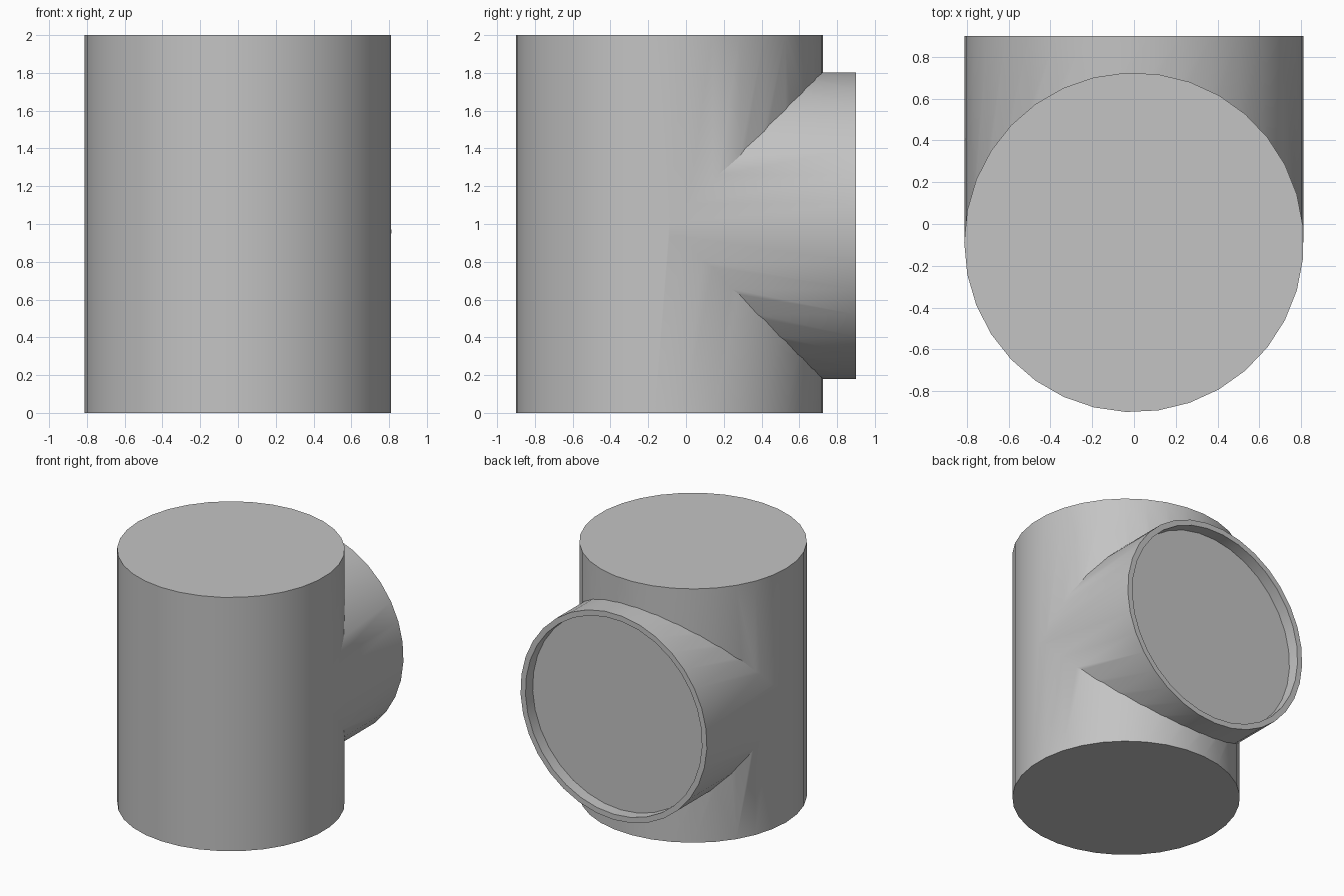
import bpy
import bmesh
from math import cos, sin, pi, radians
from mathutils import Matrix

default = bpy.data.objects.get("Cube")
if default:
    bpy.data.objects.remove(default, do_unlink=True)

SIDES = 33
RADIUS = 0.813

grey = bpy.data.materials.new("plain_grey")
grey.use_nodes = True
colour = (0.55, 0.55, 0.55, 1)
grey.diffuse_color = colour
grey.node_tree.nodes["Principled BSDF"].inputs["Base Color"].default_value = colour


def turned(name, profile, matrix, start=pi):
    """Turn a list of (radius, height) around z, close both ends, then place it."""
    bm = bmesh.new()
    angles = [start + 2 * pi * k / SIDES for k in range(SIDES)]
    rings = [[bm.verts.new((r * cos(a), r * sin(a), h)) for a in angles]
             for r, h in profile]
    for low, high in zip(rings, rings[1:]):
        for i in range(SIDES):
            j = (i + 1) % SIDES
            bm.faces.new((low[i], low[j], high[j], high[i]))
    bm.faces.new(rings[0][::-1])
    bm.faces.new(rings[-1])
    bm.transform(matrix)
    bmesh.ops.recalc_face_normals(bm, faces=bm.faces)
    mesh = bpy.data.meshes.new(name)
    bm.to_mesh(mesh)
    bm.free()
    mesh.materials.append(grey)
    obj = bpy.data.objects.new(name, mesh)
    bpy.context.collection.objects.link(obj)
    return obj


# Upright main drum
body = turned("tee_body", [(RADIUS, 0), (RADIUS, 2)],
              Matrix.Translation((0, -0.088, 0)))

# Side branch pointing back, with a thin rim around a recessed end
branch = turned("side_branch",
                [(RADIUS, -0.088), (RADIUS, 0.9), (0.77, 0.9), (0.77, 0.81)],
                Matrix.Translation((0, 0, 0.993)) @ Matrix.Rotation(-pi / 2, 4, "X"),
                start=pi / 2)

# Join the two drums into one skin
union = body.modifiers.new("union", "BOOLEAN")
union.operation = "UNION"
union.solver = "EXACT"
union.object = branch
bpy.ops.object.select_all(action="DESELECT")
body.select_set(True)
bpy.context.view_layer.objects.active = body
bpy.ops.object.modifier_apply(modifier=union.name)
bpy.data.objects.remove(branch, do_unlink=True)

# Round sides shade smoothly, rims and the steep join stay sharp
bpy.ops.object.shade_smooth_by_angle(angle=radians(30))
